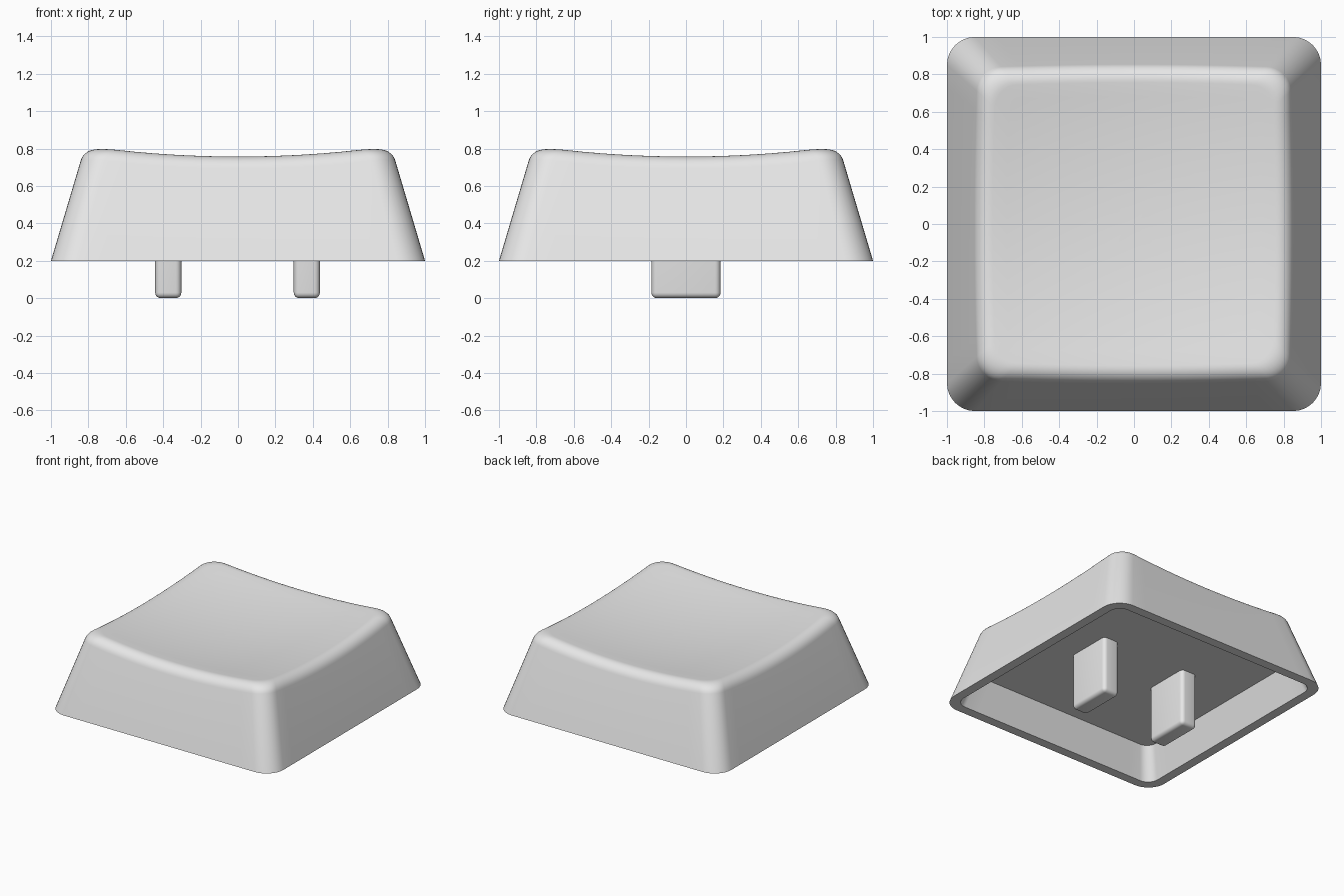
import bpy, bmesh, math

if "Cube" in bpy.data.objects:
    bpy.data.objects.remove(bpy.data.objects["Cube"])

BASE, CEILING, SLOPE, WALL = 0.2, 0.45, 0.297, 0.075

grey = bpy.data.materials.new("light grey plastic")
grey.diffuse_color = (0.8, 0.8, 0.8, 1)
grey.use_nodes = True
grey.node_tree.nodes["Principled BSDF"].inputs["Base Color"].default_value = grey.diffuse_color


def dish(x, y):
    """Height of the scooped top."""
    return 0.705 + 0.089 * (x * x + y * y)


def outline(inset, radius, arc=8, side=14):
    """Rounded square, always the same number of points."""
    c = 1 - inset - radius
    corners = []
    for q in range(4):
        mid = math.radians(45 + 90 * q)
        cx, cy = math.copysign(c, math.cos(mid)), math.copysign(c, math.sin(mid))
        angles = [mid + math.radians(-45 + 90 * i / arc) for i in range(arc + 1)]
        corners.append([(cx + radius * math.cos(a), cy + radius * math.sin(a)) for a in angles])
    pts = []
    for q in range(4):
        pts += corners[q]
        (x0, y0), (x1, y1) = corners[q][-1], corners[(q + 1) % 4][0]
        for i in range(1, side):
            t = i / side
            pts.append((x0 + (x1 - x0) * t, y0 + (y1 - y0) * t))
    return pts


def outer_point(i, inset):
    return outline(inset, 0.15 - 0.12 * inset)[i]


def finish(bm, name):
    bmesh.ops.recalc_face_normals(bm, faces=bm.faces)
    mesh = bpy.data.meshes.new(name)
    bm.to_mesh(mesh)
    bm.free()
    mesh.materials.append(grey)
    ob = bpy.data.objects.new(name, mesh)
    bpy.context.collection.objects.link(ob)
    bpy.ops.object.select_all(action='DESELECT')
    ob.select_set(True)
    bpy.context.view_layer.objects.active = ob
    bpy.ops.object.shade_smooth_by_angle(angle=math.radians(35))
    return ob


def keycap():
    count = len(outline(0, 0.15))
    columns = []
    for i in range(count):
        # where the sloped wall meets the scooped top
        d = 0.17
        for _ in range(6):
            d = SLOPE * (dish(*outer_point(i, d)) - BASE)
        z = BASE + d / SLOPE
        # cavity wall, bottom rim, outer wall
        col = [(*outline(WALL + SLOPE * (CEILING - BASE), 0.08)[i], CEILING),
               (*outline(WALL, 0.09)[i], BASE),
               (*outer_point(i, 0), BASE)]
        # rounded shoulder
        reach = 0.075
        drop = reach / math.hypot(1, SLOPE)
        a = (d - SLOPE * drop, z - drop)
        b = (d + reach, dish(*outer_point(i, d + reach)))
        w = math.cos(math.radians(39))
        for s in range(9):
            t = s / 8
            k = ((1 - t) ** 2, 2 * w * t * (1 - t), t * t)
            inset, height = [(k[0] * a[n] + k[1] * (d, z)[n] + k[2] * b[n]) / sum(k) for n in (0, 1)]
            col.append((*outer_point(i, inset), height))
        # scooped top, shrinking towards the middle
        x, y = col[-1][:2]
        for s in range(1, 10):
            f = 1 - s / 10
            col.append((x * f, y * f, dish(x * f, y * f)))
        columns.append(col)

    bm = bmesh.new()
    rows = [[bm.verts.new(p) for p in col] for col in columns]
    centre = bm.verts.new((0, 0, dish(0, 0)))
    for i in range(count):
        p, q = rows[i], rows[(i + 1) % count]
        for j in range(len(p) - 1):
            bm.faces.new((p[j], q[j], q[j + 1], p[j + 1]))
        bm.faces.new((p[-1], q[-1], centre))
    # cavity ceiling
    bm.faces.new([r[0] for r in rows])
    return finish(bm, "keycap_shell")


def prong(name, x):
    top = CEILING + 0.01
    bm = bmesh.new()
    bmesh.ops.create_cube(bm, size=1)
    for v in bm.verts:
        v.co = (x + v.co.x * 0.14, v.co.y * 0.37, (v.co.z + 0.5) * top)
    edges = [e for e in bm.edges if min(v.co.z for v in e.verts) < 0.01]
    bmesh.ops.bevel(bm, geom=edges, offset=0.03, segments=5, profile=0.5, affect='EDGES')
    return finish(bm, name)


keycap()
prong("left_prong", -0.373)
prong("right_prong", 0.368)
